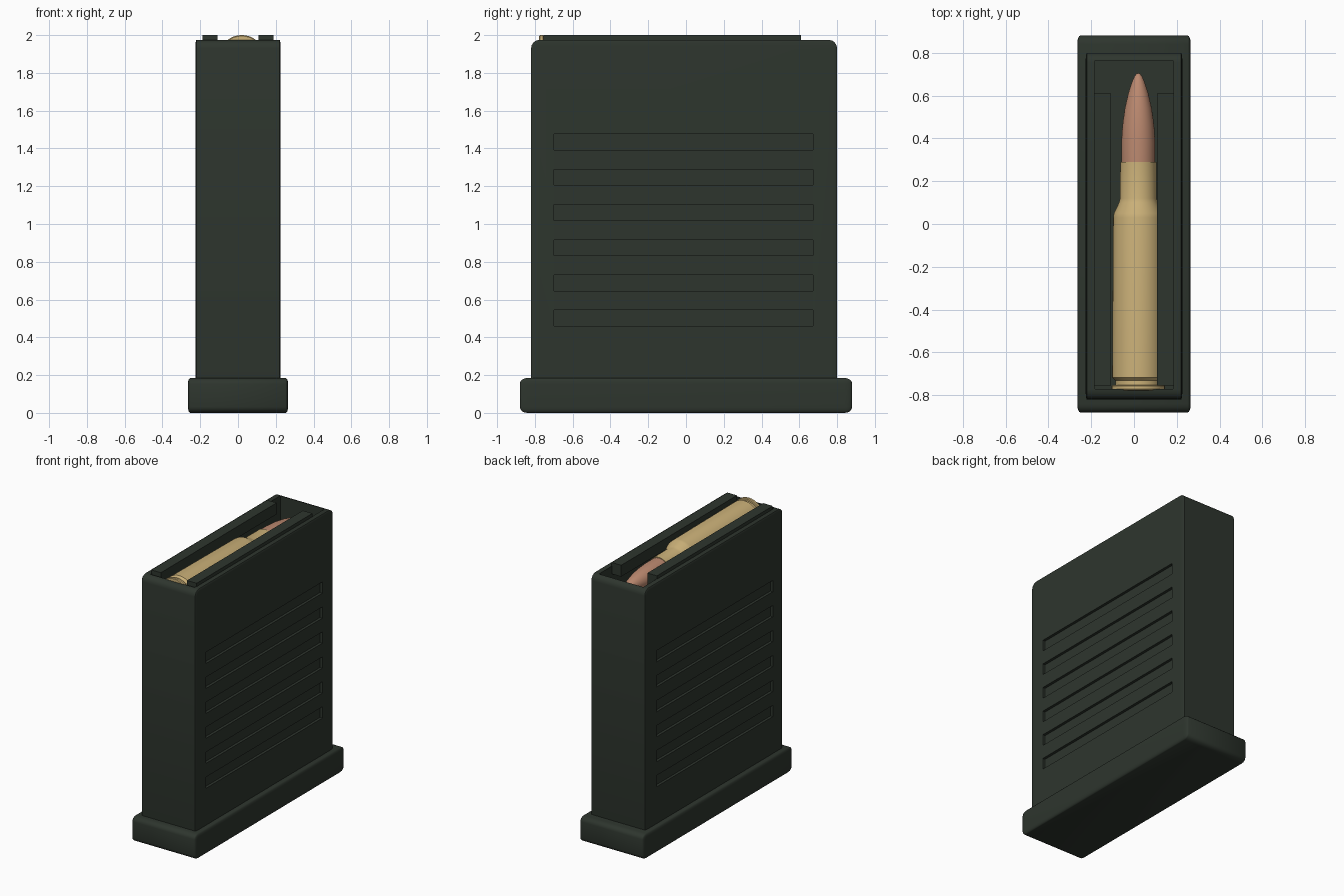
import bpy, bmesh, math
from mathutils import Vector

if "Cube" in bpy.data.objects:
    bpy.data.objects.remove(bpy.data.objects["Cube"])


def material(name, rgb):
    m = bpy.data.materials.new(name)
    m.diffuse_color = (*rgb, 1)
    m.use_nodes = True
    m.node_tree.nodes["Principled BSDF"].inputs["Base Color"].default_value = m.diffuse_color
    return m


GREEN = material("dark green polymer", (0.027, 0.036, 0.027))
BRASS = material("brass", (0.60, 0.44, 0.19))
COPPER = material("copper", (0.50, 0.25, 0.16))


def finish(name, bm, mat):
    bmesh.ops.recalc_face_normals(bm, faces=bm.faces[:])
    me = bpy.data.meshes.new(name)
    bm.to_mesh(me)
    bm.free()
    ob = bpy.data.objects.new(name, me)
    bpy.context.collection.objects.link(ob)
    me.materials.append(mat)
    return ob


def smooth(ob, angle=35):
    bpy.ops.object.select_all(action='DESELECT')
    ob.select_set(True)
    bpy.context.view_layer.objects.active = ob
    bpy.ops.object.shade_smooth_by_angle(angle=math.radians(angle))


def add_box(bm, lo, hi):
    lo, hi = Vector(lo), Vector(hi)
    for v in bmesh.ops.create_cube(bm, size=1)["verts"]:
        v.co = Vector(lo[i] + (v.co[i] + 0.5) * (hi[i] - lo[i]) for i in range(3))


def rounded_box(name, lo, hi, radii, mat):
    """Box with a separate edge rounding along each axis."""
    bm = bmesh.new()
    bmesh.ops.create_cube(bm, size=1)
    bmesh.ops.bevel(bm, geom=bm.edges[:], offset=0.1, segments=4, profile=0.5, affect='EDGES')
    for v in bm.verts:
        for i in range(3):
            half, mid, a = (hi[i] - lo[i]) / 2, (hi[i] + lo[i]) / 2, abs(v.co[i])
            flat = half - radii[i]
            d = a / 0.4 * flat if a <= 0.4 else flat + (a - 0.4) / 0.1 * radii[i]
            v.co[i] = mid + math.copysign(d, v.co[i])
    return finish(name, bm, mat)


def lathe(name, profile, centre, mat, sides=48):
    """Spin (y, radius) points round an axis parallel to y."""
    bm = bmesh.new()
    rings = []
    for y, r in profile:
        if r == 0:
            rings.append([bm.verts.new((centre[0], y, centre[1]))])
        else:
            rings.append([bm.verts.new((centre[0] + r * math.cos(t), y, centre[1] + r * math.sin(t)))
                          for t in (2 * math.pi * k / sides for k in range(sides))])
    for a, b in zip(rings, rings[1:]):
        for k in range(sides):
            n = (k + 1) % sides
            quad = [a[k % len(a)], a[n % len(a)], b[n % len(b)], b[k % len(b)]]
            bm.faces.new(list(dict.fromkeys(quad)))
    ob = finish(name, bm, mat)
    smooth(ob, 30)
    return ob


# base plate
smooth(rounded_box("base_plate", (-0.265, -0.88, 0), (0.265, 0.88, 0.185), (0.013, 0.04, 0.032), GREEN))

# main body, with the open well and side grooves cut out
body = rounded_box("magazine_body", (-0.226, -0.82, 0.1), (0.226, 0.80, 1.975), (0.006, 0.045, 0.045), GREEN)
bm = bmesh.new()
add_box(bm, (-0.183, -0.772, 1.72), (0.183, 0.763, 2.2))
for i in range(6):
    z = 0.502 + i * 0.1863
    for s in (-1, 1):
        xs = sorted((s * 0.206, s * 0.3))
        add_box(bm, (xs[0], -0.70, z - 0.042), (xs[1], 0.672, z + 0.042))
cutter = finish("body_cutter", bm, GREEN)
cutter.hide_render = True
mod = body.modifiers.new("cut", 'BOOLEAN')
mod.operation = 'DIFFERENCE'
mod.solver = 'EXACT'
mod.object = cutter
bpy.context.view_layer.objects.active = body
bpy.ops.object.modifier_apply(modifier=mod.name)
bpy.data.objects.remove(cutter)
smooth(body)

# feed lips along both sides of the opening
for name, s in (("left_feed_lip", -1), ("right_feed_lip", 1)):
    bm = bmesh.new()
    xs = sorted((s * 0.108, s * 0.187))
    add_box(bm, (xs[0], -0.755, 1.915), (xs[1], 0.61, 2.0))
    finish(name, bm, GREEN)

# top cartridge
CENTRE = (0.02, 1.876)
lathe("cartridge_case", [(-0.777, 0), (-0.777, 0.119), (-0.772, 0.124), (-0.757, 0.124), (-0.752, 0.119),
                         (-0.752, 0.106), (-0.732, 0.106), (-0.718, 0.122), (0.03, 0.117), (0.05, 0.114),
                         (0.10, 0.09), (0.12, 0.085), (0.29, 0.084), (0.29, 0.07)], CENTRE, BRASS)
lathe("bullet", [(0.27, 0), (0.27, 0.079), (0.38, 0.079), (0.46, 0.074), (0.54, 0.063), (0.61, 0.047),
                 (0.66, 0.031), (0.69, 0.018), (0.702, 0.008), (0.705, 0)], CENTRE, COPPER)
